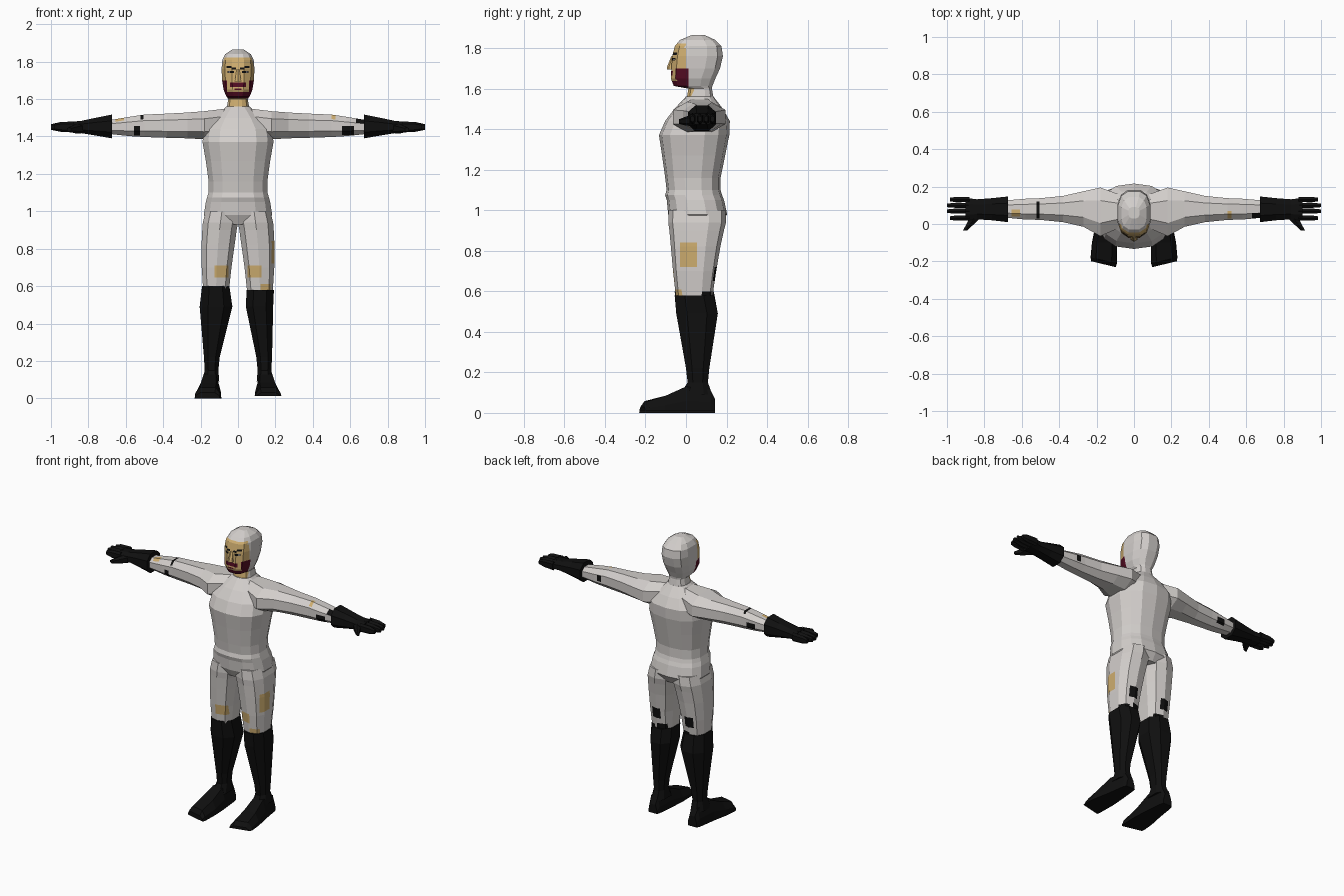
import bpy, bmesh, math
from mathutils import Vector

cube = bpy.data.objects.get("Cube")
if cube:
    bpy.data.objects.remove(cube, do_unlink=True)


def material(name, rgb):
    m = bpy.data.materials.new(name)
    m.use_nodes = True
    m.diffuse_color = (*rgb, 1)
    bsdf = m.node_tree.nodes["Principled BSDF"]
    bsdf.inputs["Base Color"].default_value = (*rgb, 1)
    bsdf.inputs["Roughness"].default_value = 0.9
    return m


PALETTE = [material("suit_white", (0.65, 0.62, 0.60)),
           material("black", (0.005, 0.005, 0.005)),
           material("skin_tan", (0.62, 0.42, 0.16)),
           material("beard_maroon", (0.09, 0.004, 0.017))]
SUIT, BLACK, SKIN, MAROON = range(4)


def ring(axis, at, a0, a1, b0, b1, n=12, power=2.5):
    """Rounded section across an axis, spanning a0..a1 and b0..b1."""
    pts = []
    top = math.cos(math.pi / n) ** (2 / power)
    for i in range(n):
        t = 2 * math.pi * (i + 0.5) / n
        c, s = math.cos(t), math.sin(t)
        c = math.copysign(abs(c) ** (2 / power), c) / top
        s = math.copysign(abs(s) ** (2 / power), s) / top
        p = [(a0 + a1) / 2 + c * (a1 - a0) / 2, (b0 + b1) / 2 + s * (b1 - b0) / 2]
        p.insert(axis, at)
        pts.append(Vector(p))
    return pts


def loft(name, rings, mat, side=1):
    """Skin closed rings, cap both ends; side=-1 mirrors in x."""
    bm = bmesh.new()
    rows = [[bm.verts.new((p.x * side, p.y, p.z)) for p in r] for r in rings]
    n = len(rows[0])
    for low, high in zip(rows, rows[1:]):
        for i in range(n):
            j = (i + 1) % n
            bm.faces.new((low[i], low[j], high[j], high[i]))
    bm.faces.new(rows[0])
    bm.faces.new(rows[-1])
    bmesh.ops.recalc_face_normals(bm, faces=bm.faces)
    for f in bm.faces:
        f.material_index = mat
    mesh = bpy.data.meshes.new(name)
    bm.to_mesh(mesh)
    bm.free()
    for m in PALETTE:
        mesh.materials.append(m)
    obj = bpy.data.objects.new(name, mesh)
    bpy.context.collection.objects.link(obj)
    return obj


def paint(obj, lo, hi, facing, mat):
    """Cut a box outline into the faces turned one way and colour the inside."""
    bm = bmesh.new()
    bm.from_mesh(obj.data)
    facing = Vector(facing)

    def touching():
        bm.normal_update()
        return [f for f in bm.faces if f.normal.dot(facing) > 0.15 and all(
            min(v.co[k] for v in f.verts) < hi[k] and max(v.co[k] for v in f.verts) > lo[k]
            for k in range(3))]

    for k in range(3):
        for bound in (lo[k], hi[k]):
            if abs(bound) > 5:
                continue
            faces = touching()
            geom = set(faces)
            for f in faces:
                geom.update(f.edges)
                geom.update(f.verts)
            co, no = Vector(), Vector()
            co[k], no[k] = bound, 1
            bmesh.ops.bisect_plane(bm, geom=list(geom), dist=1e-5, plane_co=co, plane_no=no)
    for f in touching():
        c = f.calc_center_median()
        if all(lo[k] < c[k] < hi[k] for k in range(3)):
            f.material_index = mat
    bm.to_mesh(obj.data)
    bm.free()


FRONT, BACK, UP = (0, -1, 0), (0, 1, 0), (0, 0, 1)
ANY = 9

# Torso: height, half width, front, back
torso = [(0.93, .15, -.06, .17), (0.98, .183, -.085, .20), (1.05, .172, -.092, .185),
         (1.075, .165, -.1, .175), (1.10, .158, -.093, .168), (1.16, .157, -.1, .168),
         (1.27, .172, -.115, .19), (1.37, .19, -.13, .21), (1.44, .18, -.1, .213),
         (1.50, .13, -.055, .18), (1.56, .062, 0, .135)]
loft("torso", [ring(2, z, -w, w, f, b, 14) for z, w, f, b in torso], SUIT)

# Hooded head and neck
head_rows = [(1.53, .065, .0, .14), (1.60, .052, .012, .128), (1.613, .062, -.06, .13),
             (1.65, .077, -.075, .145), (1.70, .085, -.072, .168), (1.76, .088, -.068, .182),
             (1.81, .084, -.055, .175), (1.84, .068, -.03, .145), (1.865, .03, .03, .09)]
head = loft("head", [ring(2, z, -w, w, f, b, 12, 2.7) for z, w, f, b in head_rows], SUIT)
paint(head, (-.05, -ANY, 1.56), (.05, .04, 1.612), FRONT, SKIN)
paint(head, (-.076, -ANY, 1.64), (.076, .0, 1.822), FRONT, SKIN)
for s in (-1, 1):
    paint(head, (-ANY, -.06, 1.69), (ANY, .0, 1.80), (s, 0, 0), SKIN)
    paint(head, (-ANY, -ANY, 1.605), (ANY, .012, 1.70), (s, 0, 0), MAROON)
# Beard, mouth and moustache
paint(head, (-ANY, -ANY, 1.605), (ANY, .012, 1.638), FRONT, MAROON)
paint(head, (-.06, -ANY, 1.638), (.06, .0, 1.70), FRONT, SKIN)
paint(head, (-.042, -ANY, 1.664), (.042, .0, 1.688), FRONT, MAROON)
paint(head, (-.02, -ANY, 1.648), (.02, .0, 1.656), FRONT, MAROON)
# Brows and eyes
for s in (-1, 1):
    for inner, outer, z, h, mat in ((.012, .035, 1.757, .012, BLACK),
                                    (.035, .062, 1.766, .012, BLACK),
                                    (.022, .056, 1.738, .013, BLACK),
                                    (.044, .052, 1.741, .006, SUIT)):
        x0, x1 = sorted((s * inner, s * outer))
        paint(head, (x0, -ANY, z), (x1, .0, z + h), FRONT, mat)
loft("nose", [ring(2, 1.695, -.018, .018, -.092, -.05, 6),
              ring(2, 1.71, -.015, .015, -.09, -.05, 6),
              ring(2, 1.76, -.007, .007, -.071, -.05, 6)], SKIN)

arms, legs = {}, {}
for s, label in ((1, "left"), (-1, "right")):
    # Arm: distance out, front, back, bottom, top
    arm = [(.03, .0, .14, 1.40, 1.553), (.18, -.065, .195, 1.385, 1.535),
           (.27, -.015, .175, 1.39, 1.528), (.38, .01, .15, 1.393, 1.522),
           (.50, .022, .138, 1.397, 1.517), (.58, .024, .135, 1.402, 1.505),
           (.70, .035, .125, 1.415, 1.485)]
    arms[s] = loft(label + "_arm", [ring(0, *r, 8, 2.3) for r in arm], SUIT, s)

    # Glove with fingers and thumb
    glove = [(.675, .01, .147, 1.39, 1.517), (.76, .02, .138, 1.405, 1.50),
             (.84, .025, .132, 1.418, 1.483), (.90, .018, .14, 1.422, 1.478)]
    loft(label + "_glove", [ring(0, *r, 8, 2.4) for r in glove], BLACK, s)
    for i, tip in enumerate((.985, 1.0, 1.0, .985)):
        y = .018 + i * .031 + (.006 if i else 0)
        loft(f"{label}_finger_{i + 1}",
             [ring(0, .88, y, y + .027, 1.425, 1.477, 6),
              ring(0, .95, y, y + .028, 1.428, 1.474, 6),
              ring(0, tip, y + .004, y + .023, 1.437, 1.464, 6)], BLACK, s)
    loft(label + "_thumb", [ring(1, .045, .81, .875, 1.418, 1.47, 6),
                            ring(1, .0, .855, .895, 1.42, 1.46, 6),
                            ring(1, -.035, .892, .915, 1.427, 1.447, 6)], BLACK, s)

    # Trouser leg: height, inner, outer, front, back
    leg = [(.56, .05, .185, -.045, .125), (.70, .035, .194, -.06, .145),
           (.82, .018, .195, -.07, .165), (.90, .007, .191, -.077, .182),
           (.94, .0, .188, -.082, .192), (1.0, .0, .172, -.08, .19)]
    legs[s] = loft(label + "_leg", [ring(2, *r, 10, 2.6) for r in leg], SUIT, s)

    # Boot shaft and foot
    out, inn, top, lift = (.188, .042, .58, .012) if s > 0 else (.205, .03, .60, 0)
    boot = [(.09, .10, .19, -.03, .13), (.15, .105, .178, .008, .108),
            (.22, .098, .182, .0, .115), (.49, inn, out, -.048, .157),
            (top, .046, .192, -.056, .137)]
    loft(label + "_boot", [ring(2, *r, 8, 2.4) for r in boot], BLACK, s)
    foot = []
    for y, x, w, h in ((.142, .145, .032, .07), (.12, .147, .04, .115),
                       (.0, .15, .055, .13), (-.10, .157, .068, .085),
                       (-.195, .162, .07, .058), (-.215, .163, .066, .03)):
        # soles splay slightly outward towards the toe
        turn = .12 if y < -.15 else 0
        foot.append([Vector((x + k * w, y + turn * k * w * 2, z)) for k, z in
                     ((-1, lift), (1, lift), (.95, h * .45), (.6, h),
                      (-.6, h), (-.95, h * .45))])
    loft(label + "_foot", foot, BLACK, s)

# Patches on the trousers
for s in (-1, 1):
    x0, x1 = sorted((s * .05, s * .125))
    paint(legs[s], (x0, -ANY, .645), (x1, .04, .71), FRONT, SKIN)
    x0, x1 = sorted((s * .09, s * .15))
    paint(legs[s], (x0, .04, .65), (x1, ANY, .72), BACK, BLACK)
    x0, x1 = sorted((s * .06, s * .12))
    paint(legs[s], (x0, .04, .57), (x1, ANY, .615), BACK, BLACK)
    x0, x1 = sorted((s * .14, s * .19))
    paint(legs[s], (x0, .06, .57), (x1, ANY, .60), BACK, BLACK)
paint(legs[1], (.1, -.03, .72), (ANY, .055, .84), (1, 0, 0), SKIN)
paint(legs[1], (.12, -ANY, .57), (.175, .02, .61), FRONT, SKIN)

# Patches on the sleeves
paint(arms[-1], (-.555, -ANY, 1.405), (-.525, .06, 1.455), FRONT, BLACK)
paint(arms[-1], (-.52, .03, 1.47), (-.505, .12, ANY), UP, BLACK)
paint(arms[-1], (-.655, .04, 1.45), (-.61, .078, ANY), UP, SKIN)
paint(arms[-1], (-.6, .08, 1.42), (-.54, ANY, 1.46), BACK, BLACK)
paint(arms[1], (.555, -ANY, 1.408), (.62, .06, 1.455), FRONT, BLACK)
paint(arms[1], (.5, .03, 1.45), (.52, .07, ANY), UP, SKIN)
paint(arms[1], (.63, .02, 1.45), (.68, .06, ANY), UP, BLACK)
paint(arms[1], (.53, .08, 1.44), (.56, ANY, 1.48), BACK, BLACK)
